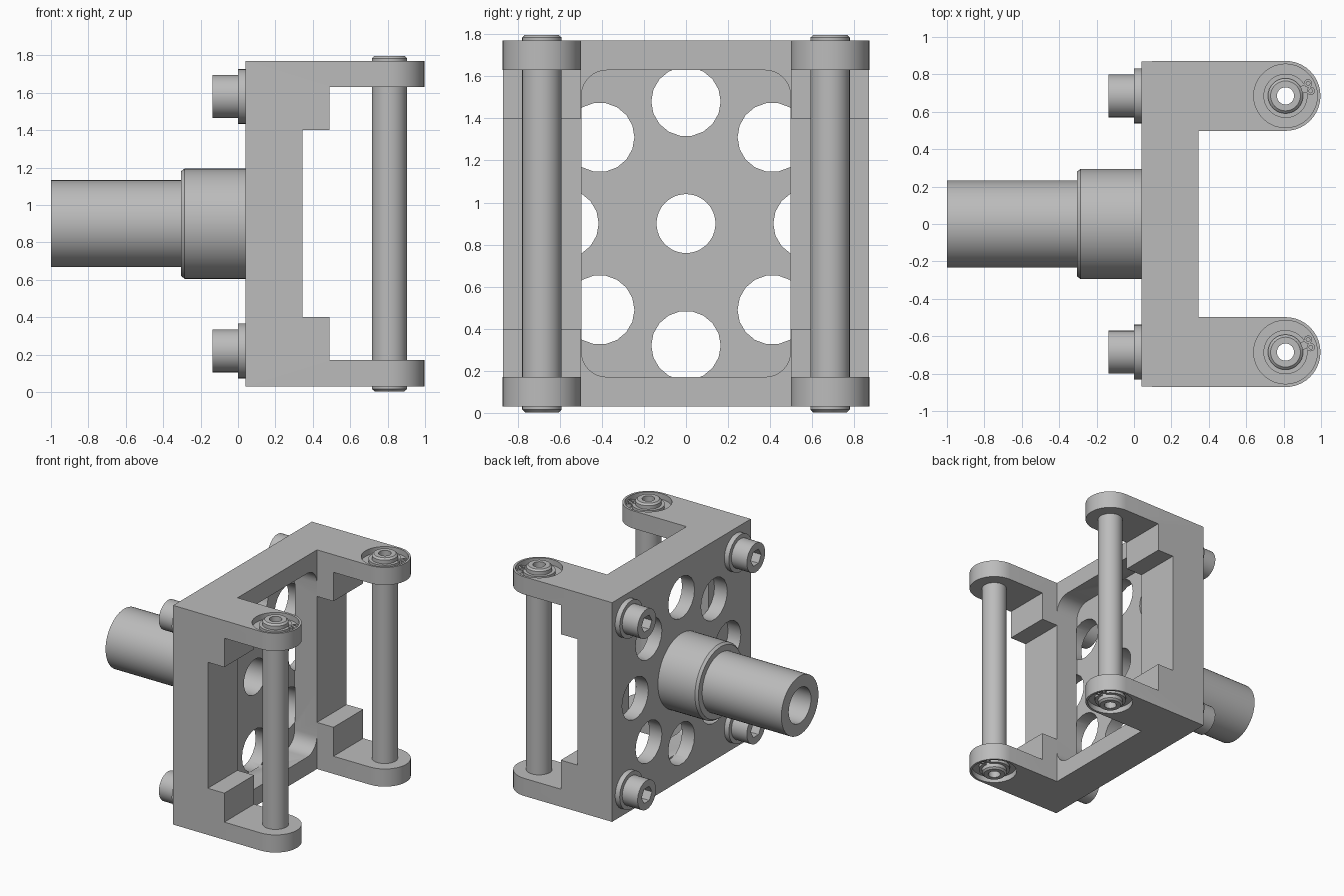
import bpy, bmesh
from math import sin, cos, pi, radians

if "Cube" in bpy.data.objects:
    bpy.data.objects.remove(bpy.data.objects["Cube"])

grey = bpy.data.materials.new("machined_grey")
grey.use_nodes = True
grey.diffuse_color = (0.5, 0.5, 0.5, 1)
grey.node_tree.nodes["Principled BSDF"].inputs["Base Color"].default_value = (0.5, 0.5, 0.5, 1)

MID = 0.9            # height of the centre line
PIN_X, PIN_Y = 0.81, 0.685
PLACE = {"x": lambda u, v, w: (w, u, v),
         "y": lambda u, v, w: (u, w, v),
         "z": lambda u, v, w: (u, v, w)}


def finish(name, bm):
    bmesh.ops.recalc_face_normals(bm, faces=bm.faces)
    mesh = bpy.data.meshes.new(name)
    bm.to_mesh(mesh)
    bm.free()
    mesh.materials.append(grey)
    ob = bpy.data.objects.new(name, mesh)
    bpy.context.collection.objects.link(ob)
    return ob


def arc(cu, cv, r, start, end, n):
    """Points on an arc, angles in degrees."""
    angles = [radians(start + (end - start) * i / n) for i in range(n + 1)]
    return [(cu + r * cos(a), cv + r * sin(a)) for a in angles]


def circle(cu, cv, r, n=32):
    return arc(cu, cv, r, 0, 360, n)[:-1]


def prism(name, outline, axis, lo, hi):
    """Extrude a flat outline along an axis."""
    bm = bmesh.new()
    rings = [[bm.verts.new(PLACE[axis](u, v, w)) for u, v in outline] for w in (lo, hi)]
    bm.faces.new(rings[0])
    bm.faces.new(rings[1])
    n = len(outline)
    for i in range(n):
        j = (i + 1) % n
        bm.faces.new((rings[0][i], rings[0][j], rings[1][j], rings[1][i]))
    return finish(name, bm)


def lathe(name, profile, axis, cu, cv, n=40):
    """Spin a closed (along, radius) loop about an axis."""
    bm = bmesh.new()
    rings = [[bm.verts.new(PLACE[axis](u, v, w)) for u, v in circle(cu, cv, r, n)]
             for w, r in profile]
    for k, ring in enumerate(rings):
        nxt = rings[(k + 1) % len(rings)]
        for i in range(n):
            j = (i + 1) % n
            bm.faces.new((ring[i], ring[j], nxt[j], nxt[i]))
    return finish(name, bm)


def carve(ob, cutter, operation="DIFFERENCE"):
    """Apply a boolean and discard the cutter."""
    mod = ob.modifiers.new("carve", "BOOLEAN")
    mod.operation, mod.object, mod.solver = operation, cutter, "EXACT"
    graph = bpy.context.evaluated_depsgraph_get()
    mesh = bpy.data.meshes.new_from_object(ob.evaluated_get(graph))
    ob.modifiers.clear()
    ob.data = mesh
    bpy.data.objects.remove(cutter)


def smooth(ob):
    bpy.ops.object.select_all(action="DESELECT")
    ob.select_set(True)
    bpy.context.view_layer.objects.active = ob
    bpy.ops.object.shade_smooth_by_angle(angle=radians(30))


# Bracket: stepped side profile intersected with a two-armed plan
lower = [(0.345, 0.4), (0.49, 0.4), (0.49, 0.17), (1.1, 0.17), (1.1, 0.03), (-0.1, 0.03)]
upper = [(x, 2 * MID - z) for x, z in reversed(lower)]
bracket = prism("bracket", lower + upper, "y", -1, 1)
arm = [(0.04, 0.87)] + arc(PIN_X, PIN_Y, 0.187, 90, -90, 20) + [(0.345, 0.498)]
plan = arm + [(x, -y) for x, y in reversed(arm)]
carve(bracket, prism("plan", plan, "z", -0.5, 2.5), "INTERSECT")

# Rounded pocket leaving a thin floor
pocket = []
for sy, sz, a in ((1, 1, 0), (-1, 1, 90), (-1, -1, 180), (1, -1, 270)):
    pocket += arc(sy * 0.377, MID + sz * 0.609, 0.12, a, a + 90, 8)
carve(bracket, prism("pocket", pocket, "x", 0.15, 0.4))

# Ring of lightening holes and the central bore
for k in range(8):
    a = k * pi / 4
    hole = circle(0.58 * cos(a), MID + 0.58 * sin(a), 0.165, 18)
    carve(bracket, prism("hole", hole, "x", -0.1, 0.152))
carve(bracket, prism("bore", circle(0, MID, 0.189, 40), "x", -0.1, 0.2))

# Recesses and bores for the pins
for side in (-1, 1):
    y = side * PIN_Y
    for lo, hi in ((-0.1, 0.075), (1.725, 1.9)):
        carve(bracket, prism("recess", circle(PIN_X, y, 0.17, 36), "z", lo, hi))
    carve(bracket, prism("pin_bore", circle(PIN_X, y, 0.09), "z", -0.2, 2))
smooth(bracket)

# Hollow shaft with a chamfered collar and a spigot
smooth(lathe("shaft", [(-1, 0.14), (-1, 0.233), (-0.305, 0.233), (-0.305, 0.28),
                       (-0.285, 0.295), (0.041, 0.295), (0.041, 0.19),
                       (0.15, 0.19), (0.15, 0.14)], "x", 0, MID, 48))

# Socket head bolts with washers
for side, word in ((-1, "right"), (1, "left")):
    for level, z in (("lower", 0.22), ("upper", 1.58)):
        y = side * PIN_Y
        smooth(prism(f"washer_{level}_{word}", circle(y, z, 0.147), "x", 0, 0.041))
        bolt = prism(f"bolt_{level}_{word}", circle(y, z, 0.115), "x", -0.135, 0.001)
        carve(bolt, prism("socket", circle(y, z, 0.065, 6), "x", -0.2, -0.05))
        smooth(bolt)

# Hollow pins with retaining rings at both ends
gap = 20
for side, word in ((-1, "right"), (1, "left")):
    y = side * PIN_Y
    half = [(0.003, 0.046), (0.003, 0.08), (0.016, 0.094), (0.09, 0.094)]
    pin = half + [(2 * MID - z, r) for z, r in reversed(half)]
    smooth(lathe(f"pin_{word}", pin, "z", PIN_X, y, 32))
    for level, lo in (("lower", 0.045), ("upper", 1.73)):
        hi = lo + 0.025
        band = (arc(PIN_X, y, 0.118, gap + 10, gap + 350, 32)
                + arc(PIN_X, y, 0.09, gap + 350, gap + 10, 32))
        smooth(prism(f"retaining_ring_{level}_{word}", band, "z", lo, hi))
        for k, turn in enumerate((-9, 9)):
            a = radians(gap + turn)
            ear = [(lo, 0.01), (lo, 0.022), (hi, 0.022), (hi, 0.01)]
            smooth(lathe(f"ring_ear_{level}_{word}_{k}", ear, "z",
                         PIN_X + 0.138 * cos(a), y + 0.138 * sin(a), 16))
